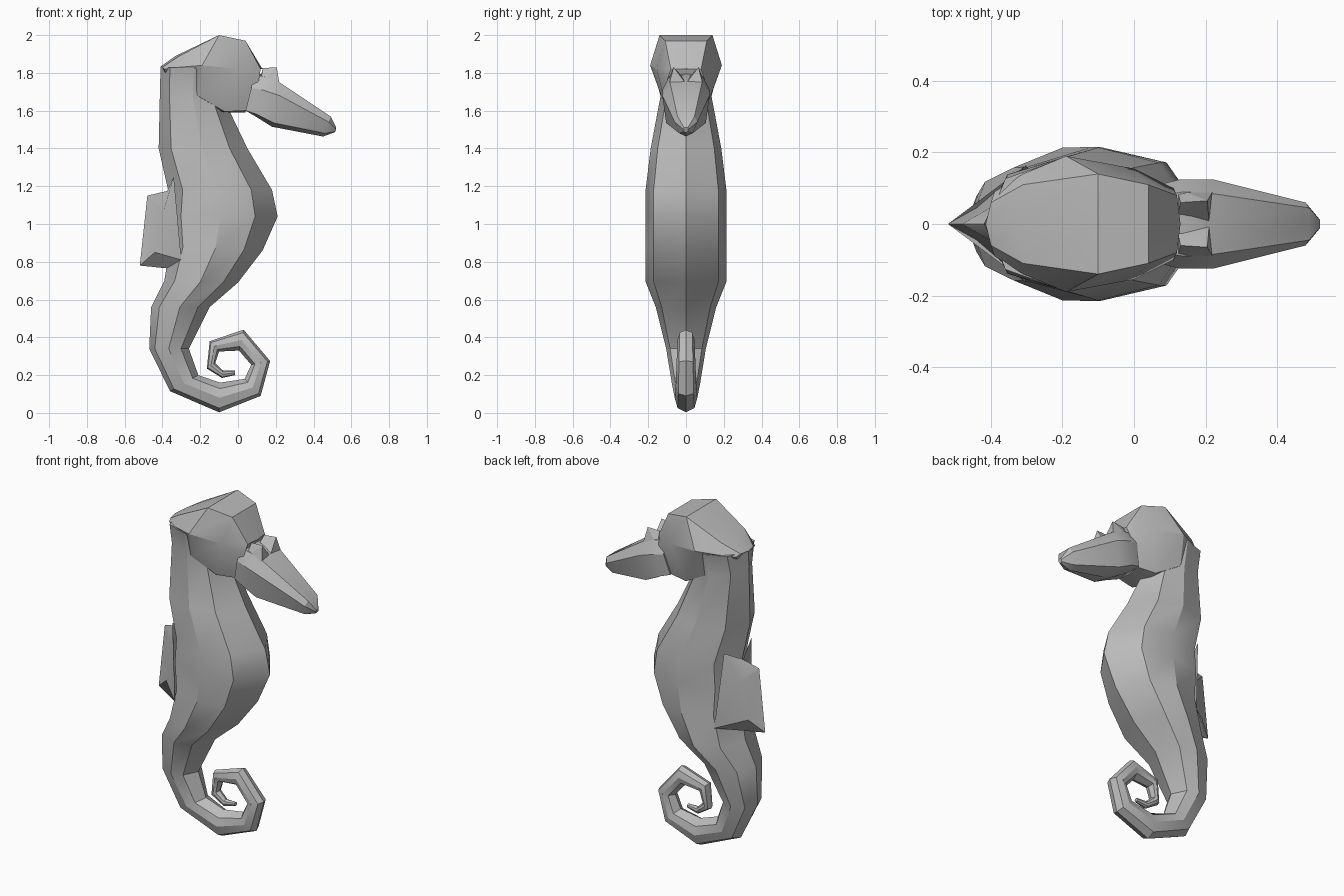
import bpy
import bmesh
import math
from mathutils import Vector

cube = bpy.data.objects.get("Cube")
if cube:
    bpy.data.objects.remove(cube, do_unlink=True)

# One plain grey for the whole animal
grey = bpy.data.materials.new("plain_grey")
grey.use_nodes = True
colour = (0.5, 0.5, 0.5, 1)
grey.diffuse_color = colour
grey.node_tree.nodes["Principled BSDF"].inputs["Base Color"].default_value = colour


def finish(name, bm, angle=30):
    """Turn a bmesh into a shaded object."""
    bmesh.ops.recalc_face_normals(bm, faces=bm.faces)
    mesh = bpy.data.meshes.new(name)
    bm.to_mesh(mesh)
    bm.free()
    mesh.materials.append(grey)
    obj = bpy.data.objects.new(name, mesh)
    bpy.context.collection.objects.link(obj)
    bpy.ops.object.select_all(action="DESELECT")
    obj.select_set(True)
    bpy.context.view_layer.objects.active = obj
    bpy.ops.object.shade_smooth_by_angle(angle=math.radians(angle))


def mirrored_ring(half):
    """Close a half section whose first and last points lie on y = 0."""
    pts = [Vector(p) for p in half]
    return pts + [Vector((p.x, -p.y, p.z)) for p in reversed(pts[1:-1])]


def loft(name, halves, angle=30):
    """Skin a row of symmetric sections and cap both ends."""
    bm = bmesh.new()
    rings = [[bm.verts.new(p) for p in mirrored_ring(h)] for h in halves]
    for a, b in zip(rings, rings[1:]):
        n = len(a)
        for i in range(n):
            j = (i + 1) % n
            bm.faces.new((a[i], a[j], b[j], b[i]))
    bm.faces.new(rings[0])
    bm.faces.new(rings[-1])
    finish(name, bm, angle)


def hull(name, points):
    """Wrap a few points in a convex solid."""
    bm = bmesh.new()
    for p in points:
        bm.verts.new(p)
    bmesh.ops.convex_hull(bm, input=bm.verts)
    finish(name, bm, 10)


# Trunk and curled tail: back x, z, belly x, z, half width
SPINE = [
    (-.41, 1.83, -.05, 1.82, .172), (-.413, 1.72, -.06, 1.63, .135),
    (-.42, 1.40, .05, 1.40, .187), (-.37, 1.18, .18, 1.18, .214),
    (-.385, 1.04, .21, 1.04, .215), (-.36, .88, .13, .86, .215),
    (-.39, .70, .0, .69, .214), (-.46, .56, -.15, .56, .16),
    (-.47, .34, -.26, .34, .105), (-.36, .115, -.21, .20, .075),
    (-.10, .003, -.095, .16, .06), (.12, .09, .035, .18, .055),
    (.17, .275, .07, .255, .05), (.03, .44, .005, .33, .045),
    (-.15, .38, -.10, .325, .038), (-.165, .235, -.12, .265, .03),
    (-.085, .185, -.08, .225, .022), (-.015, .20, -.015, .225, .012),
]
# Position from back to belly and share of the half width
SECTION = [(0, 0), (.14, .74), (.49, 1), (.80, .8), (1, 0)]

sections = []
for bx, bz, fx, fz, width in SPINE:
    back, belly = Vector((bx, 0, bz)), Vector((fx, 0, fz))
    sections.append([back.lerp(belly, t) + Vector((0, w * width, 0))
                     for t, w in SECTION])
loft("trunk_and_tail", sections, 30)

# Head, from nape to face: crown, crown corner, cheek, jaw corner, jaw
loft("head", [
    [(-.415, 0, 1.83), (-.40, .06, 1.83), (-.39, .09, 1.82), (-.38, .06, 1.79), (-.38, 0, 1.78)],
    [(-.33, 0, 1.89), (-.31, .11, 1.89), (-.31, .14, 1.83), (-.28, .11, 1.76), (-.28, 0, 1.72)],
    [(-.10, 0, 2.0), (-.10, .14, 2.0), (-.19, .19, 1.84), (-.215, .132, 1.68), (-.15, 0, 1.6)],
    [(.04, 0, 1.97), (.04, .11, 1.97), (.0, .155, 1.82), (-.07, .1, 1.595), (-.08, 0, 1.59)],
    [(.13, 0, 1.82), (.12, .08, 1.82), (.11, .1, 1.76), (.04, .08, 1.6), (.04, 0, 1.59)],
])

# Snout, from face to tip
loft("snout", [
    [(.08, 0, 1.80), (.08, .08, 1.79), (.07, .11, 1.72), (.04, .09, 1.60), (.04, 0, 1.6)],
    [(.14, 0, 1.79), (.14, .09, 1.78), (.13, .125, 1.71), (.10, .105, 1.58), (.10, 0, 1.565)],
    [(.22, 0, 1.75), (.22, .085, 1.75), (.22, .125, 1.68), (.19, .105, 1.535), (.18, 0, 1.515)],
    [(.49, 0, 1.57), (.49, .045, 1.57), (.48, .06, 1.54), (.46, .035, 1.48), (.45, 0, 1.463)],
    [(.52, 0, 1.51), (.52, .01, 1.51), (.52, .012, 1.50), (.515, .01, 1.49), (.51, 0, 1.485)],
])

# Brow spikes
for side, label in ((1, "left"), (-1, "right")):
    hull(label + "_brow", [(x, side * y, z) for x, y, z in (
        (.12, .01, 1.77), (.12, .10, 1.75), (.13, .06, 1.825),
        (.205, .065, 1.83), (.21, .005, 1.75), (.22, .09, 1.74))])

# Back fin: a ridge that flares into the trunk, hollow above and below
bm = bmesh.new()
top, tip, root_top, root_low = (bm.verts.new(p) for p in (
    (-.48, 0, 1.15), (-.52, 0, .78), (-.375, 0, 1.175), (-.375, 0, .765)))
for s in (1, -1):
    mid_top, mid_low, upper, lower = (bm.verts.new((x, s * y, z)) for x, y, z in (
        (-.395, .05, 1.07), (-.44, .045, .85), (-.34, .13, 1.25), (-.30, .165, .81)))
    bm.faces.new((top, tip, mid_low, mid_top))
    bm.faces.new((mid_top, mid_low, lower, upper))
    bm.faces.new((tip, root_low, lower, mid_low))
    bm.faces.new((top, mid_top, upper, root_top))
    bm.faces.new((root_top, upper, lower, root_low))
finish("back_fin", bm, 30)
